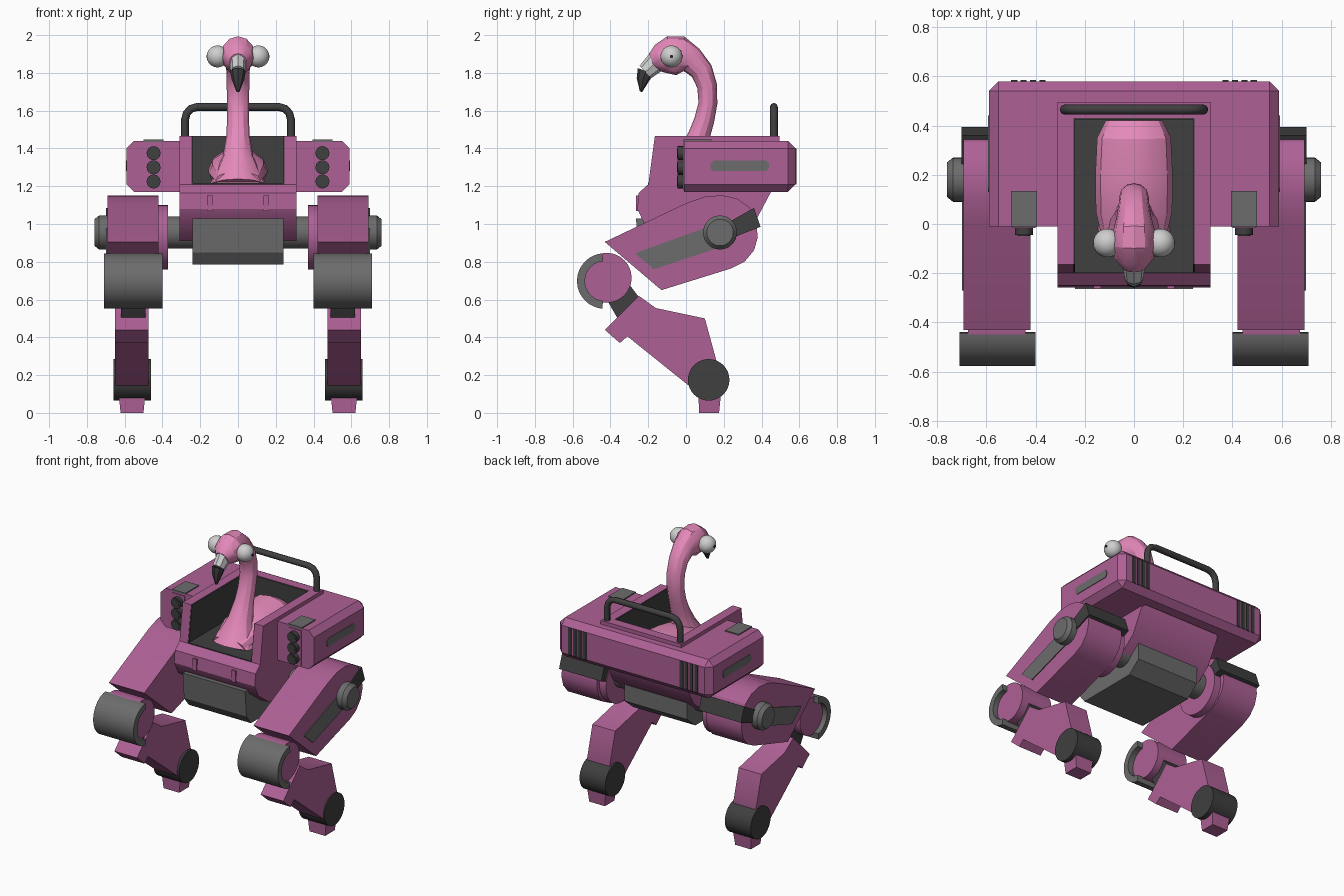
import bpy, bmesh, math
from mathutils import Vector

if "Cube" in bpy.data.objects:
    bpy.data.objects.remove(bpy.data.objects["Cube"])


def material(name, rgb):
    m = bpy.data.materials.new(name)
    m.diffuse_color = (*rgb, 1)
    m.use_nodes = True
    m.node_tree.nodes["Principled BSDF"].inputs["Base Color"].default_value = m.diffuse_color
    return m


PURPLE = material("purple", (0.42, 0.118, 0.30))
PINK = material("pink", (0.78, 0.25, 0.49))
DARK = material("dark_grey", (0.05, 0.05, 0.05))
GREY = material("mid_grey", (0.15, 0.15, 0.15))
LIGHT = material("light_grey", (0.62, 0.62, 0.62))
BLACK = material("black", (0.015, 0.015, 0.015))


def finish(name, bm, mat, mirror=False, smooth=True):
    if mirror:
        d = bmesh.ops.duplicate(bm, geom=bm.verts[:] + bm.edges[:] + bm.faces[:])
        for v in d["geom"]:
            if isinstance(v, bmesh.types.BMVert):
                v.co.x *= -1
    bmesh.ops.recalc_face_normals(bm, faces=bm.faces[:])
    me = bpy.data.meshes.new(name)
    bm.to_mesh(me)
    bm.free()
    ob = bpy.data.objects.new(name, me)
    bpy.context.collection.objects.link(ob)
    me.materials.append(mat)
    if smooth:
        bpy.ops.object.select_all(action='DESELECT')
        ob.select_set(True)
        bpy.context.view_layer.objects.active = ob
        bpy.ops.object.shade_smooth_by_angle(angle=math.radians(28))
    return ob


def add_prism(bm, pts, a, b, axis="x", end_scale=1.0):
    """Extrude a profile from a to b along an axis."""
    n = len(pts)
    cu, cv = sum(p[0] for p in pts) / n, sum(p[1] for p in pts) / n
    place = {"x": lambda u, v, t: (t, u, v),
             "y": lambda u, v, t: (u, t, v),
             "z": lambda u, v, t: (u, v, t)}[axis]
    r0 = [bm.verts.new(place(u, v, a)) for u, v in pts]
    r1 = [bm.verts.new(place(cu + (u - cu) * end_scale, cv + (v - cv) * end_scale, b))
          for u, v in pts]
    bm.faces.new(r0)
    bm.faces.new(r1)
    for i in range(n):
        j = (i + 1) % n
        bm.faces.new((r0[i], r0[j], r1[j], r1[i]))


def prism(name, pts, a, b, mat, mirror=False, axis="x", end_scale=1.0):
    bm = bmesh.new()
    add_prism(bm, pts, a, b, axis, end_scale)
    return finish(name, bm, mat, mirror)


def arc(cu, cv, r, a0=0, a1=360, n=32):
    full = a1 - a0 == 360
    steps = n if full else n - 1
    return [(cu + r * math.cos(math.radians(a0 + (a1 - a0) * i / steps)),
             cv + r * math.sin(math.radians(a0 + (a1 - a0) * i / steps))) for i in range(n)]


def rect(u0, u1, v0, v1):
    return [(u0, v0), (u1, v0), (u1, v1), (u0, v1)]


def loft(name, rings, mat, sides=12):
    """Elliptical rings (y, z, half thickness, half width) along a path in the middle plane."""
    bm = bmesh.new()
    loops = []
    for i, (y, z, h, w) in enumerate(rings):
        p, q = rings[max(i - 1, 0)], rings[min(i + 1, len(rings) - 1)]
        t = Vector((0, q[0] - p[0], q[1] - p[1])).normalized()
        nrm = Vector((0, -t.z, t.y))
        loops.append([bm.verts.new(Vector((0, y, z)) + nrm * h * math.sin(k * math.tau / sides)
                                   + Vector((w * math.cos(k * math.tau / sides), 0, 0)))
                      for k in range(sides)])
    for l0, l1 in zip(loops, loops[1:]):
        for k in range(sides):
            j = (k + 1) % sides
            bm.faces.new((l0[k], l0[j], l1[j], l1[k]))
    bm.faces.new(loops[0])
    bm.faces.new(loops[-1])
    return finish(name, bm, mat)


# Cockpit hull: lower shell, side walls and rear wall
prism("hull_base", [(-0.2, 1.21), (-0.25, 1.165), (-0.258, 1.08), (-0.22, 1.0), (-0.1, 0.91),
                    (0.25, 0.91), (0.36, 1.0), (0.45, 1.17), (0.45, 1.21)], -0.31, 0.31, PURPLE)
wall = [(-0.2, 1.205), (-0.165, 1.465), (0.495, 1.465), (0.495, 1.205)]
prism("hull_side_walls", wall, 0.245, 0.31, PURPLE, True)
prism("hull_rear_wall", rect(0.43, 0.495, 1.205, 1.465), -0.25, 0.25, PURPLE)
prism("front_ribs", rect(-0.264, -0.23, 1.07, 1.15), 0.135, 0.165, PURPLE, True)

# Dark cockpit lining
prism("cockpit_floor", rect(-0.2, 0.43, 1.205, 1.216), -0.245, 0.245, DARK)
prism("cockpit_side_lining", [(-0.196, 1.21), (-0.163, 1.462), (0.43, 1.462), (0.43, 1.21)],
      0.239, 0.246, DARK, True)
prism("cockpit_rear_lining", rect(0.424, 0.431, 1.21, 1.462), -0.245, 0.245, DARK)

# Equipment pods wrapping the sides and rear, with chamfered outer edges
bm = bmesh.new()
add_prism(bm, [(0.59, -0.01), (0.59, 0.58), (-0.59, 0.58), (-0.59, -0.01),
               (-0.3, -0.01), (-0.3, 0.47), (0.3, 0.47), (0.3, -0.01)], 1.17, 1.44, "z")
outer = [e for e in bm.edges if all(abs(v.co.x) > 0.5 for v in e.verts)
         and not all(v.co.y < 0 for v in e.verts)
         or all(v.co.y > 0.5 for v in e.verts)]
bmesh.ops.bevel(bm, geom=outer, offset=0.04, segments=1, affect='EDGES')
finish("equipment_pods", bm, PURPLE, smooth=False)

# Pod details
prism("pod_side_panels", [(0.13, 1.295), (0.145, 1.28), (0.425, 1.28), (0.44, 1.295),
                          (0.44, 1.32), (0.425, 1.335), (0.145, 1.335), (0.13, 1.32)],
      0.585, 0.594, GREY, True)
prism("pod_top_plates", rect(0.395, 0.5, -0.013, 0.135), 1.435, 1.447, GREY, True, "z")
bm = bmesh.new()
for z in (1.225, 1.30, 1.375):
    add_prism(bm, arc(0.447, z, 0.037, n=16), 0.0, -0.045, "y")
    add_prism(bm, arc(0.447, z, 0.026, n=16), -0.04, -0.048, "y")
finish("pod_lamps", bm, DARK, True)
prism("lamp_backing", rect(0.4, 0.495, 1.18, 1.425), -0.016, 0.0, PURPLE, True, "y")
bm = bmesh.new()
for i in range(4):
    x = 0.36 + i * 0.038
    add_prism(bm, rect(x, x + 0.025, 1.21, 1.40), 0.575, 0.585, "y")
finish("rear_vents", bm, DARK, True)

# Roll bar
cu = bpy.data.curves.new("roll_bar", 'CURVE')
cu.dimensions = '3D'
cu.bevel_depth = 0.021
cu.bevel_resolution = 2
half = [(0.281, 1.44), (0.281, 1.55), (0.272, 1.585), (0.25, 1.61), (0.215, 1.62)]
path = half + [(-x, z) for x, z in reversed(half)]
sp = cu.splines.new('POLY')
sp.points.add(len(path) - 1)
for p, (x, z) in zip(sp.points, path):
    p.co = (x, 0.465, z, 1)
bar = bpy.data.objects.new("roll_bar", cu)
bpy.context.collection.objects.link(bar)
cu.materials.append(DARK)

# Belly block and hip axle
prism("belly_block", [(-0.265, 1.03), (-0.25, 0.85), (-0.2, 0.785), (0.24, 0.785),
                      (0.33, 0.86), (0.33, 1.03)], -0.24, 0.24, GREY)
prism("hip_axle", arc(0.18, 0.955, 0.085), 0.2, 0.5, GREY, True)
prism("hip_caps", arc(0.18, 0.955, 0.09), 0.66, 0.735, GREY, True)
prism("hip_cap_ends", arc(0.18, 0.955, 0.09), 0.735, 0.76, GREY, True, end_scale=0.78)

# Thighs
prism("thighs", [(-0.43, 0.905), (0.0, 1.11), (0.1, 1.145), (0.19, 1.152), (0.27, 1.135),
                 (0.335, 1.09), (0.37, 1.02), (0.38, 0.93), (0.36, 0.86), (0.31, 0.8),
                 (0.24, 0.765), (-0.13, 0.65)], 0.42, 0.692, PURPLE, True)
prism("inner_hip_discs", arc(0.18, 0.93, 0.17), 0.37, 0.43, PURPLE, True)
prism("thigh_back_bands", [(0.2, 0.995), (0.36, 1.085), (0.395, 0.985), (0.24, 0.925)],
      0.375, 0.7, DARK, True)
prism("thigh_side_panels", [(-0.27, 0.845), (0.13, 0.99), (0.19, 0.88), (-0.17, 0.76)],
      0.688, 0.698, GREY, True)

# Knees with curved shields
prism("knees", arc(-0.42, 0.715, 0.132), 0.44, 0.675, PURPLE, True)
prism("knee_shields", arc(-0.43, 0.698, 0.147, 95, 265, 20)
      + arc(-0.43, 0.698, 0.105, 265, 95, 20), 0.4, 0.71, GREY, True)
prism("shin_links", [(-0.42, 0.6), (-0.3, 0.68), (-0.24, 0.6), (-0.35, 0.48)],
      0.49, 0.62, DARK, True)

# Shins, ankles and feet
prism("shins", [(-0.43, 0.44), (-0.25, 0.62), (-0.16, 0.555), (0.1, 0.5), (0.16, 0.28),
                (0.12, 0.1), (0.02, 0.14), (-0.31, 0.405), (-0.35, 0.37)],
      0.475, 0.65, PURPLE, True)
prism("ankles", arc(0.12, 0.175, 0.11), 0.46, 0.658, DARK, True)
feet = prism("feet", [(0.065, 0.1), (0.07, 0.0), (0.175, 0.0), (0.185, 0.1)],
             0.49, 0.632, PURPLE, True)
for v in feet.data.vertices:
    if v.co.z < 0.01:
        c = math.copysign(0.561, v.co.x)
        v.co.x = c + (v.co.x - c) * 0.85

# Bird pilot: body, neck and head, beak, eyes
loft("bird_body", [(0.42, 1.30, 0.06, 0.115), (0.35, 1.30, 0.10, 0.15), (0.2, 1.29, 0.10, 0.157),
                   (0.05, 1.27, 0.09, 0.155), (-0.1, 1.23, 0.05, 0.12)], PINK)
loft("bird_neck_and_head", [
    (-0.02, 1.20, 0.14, 0.155), (0.0, 1.27, 0.11, 0.12), (0.03, 1.36, 0.078, 0.08),
    (0.07, 1.47, 0.058, 0.062), (0.097, 1.55, 0.053, 0.058), (0.116, 1.64, 0.05, 0.058),
    (0.112, 1.73, 0.053, 0.06), (0.083, 1.81, 0.06, 0.062), (0.03, 1.868, 0.072, 0.07),
    (-0.03, 1.89, 0.104, 0.085), (-0.085, 1.893, 0.102, 0.09), (-0.14, 1.875, 0.077, 0.08),
    (-0.18, 1.86, 0.045, 0.045)], PINK)
loft("beak_base", [(-0.15, 1.865, 0.058, 0.045), (-0.215, 1.805, 0.045, 0.04)], LIGHT, 8)
loft("beak_tip", [(-0.212, 1.81, 0.046, 0.041), (-0.228, 1.765, 0.034, 0.033),
                  (-0.238, 1.70, 0.006, 0.008)], DARK, 8)
bm = bmesh.new()
bmesh.ops.create_uvsphere(bm, u_segments=24, v_segments=16, radius=0.058)
bmesh.ops.translate(bm, verts=bm.verts[:], vec=(0.108, -0.077, 1.887))
finish("eyes", bm, LIGHT, True)
prism("pupils", arc(-0.077, 1.887, 0.009, n=12), 0.16, 0.167, BLACK, True)
